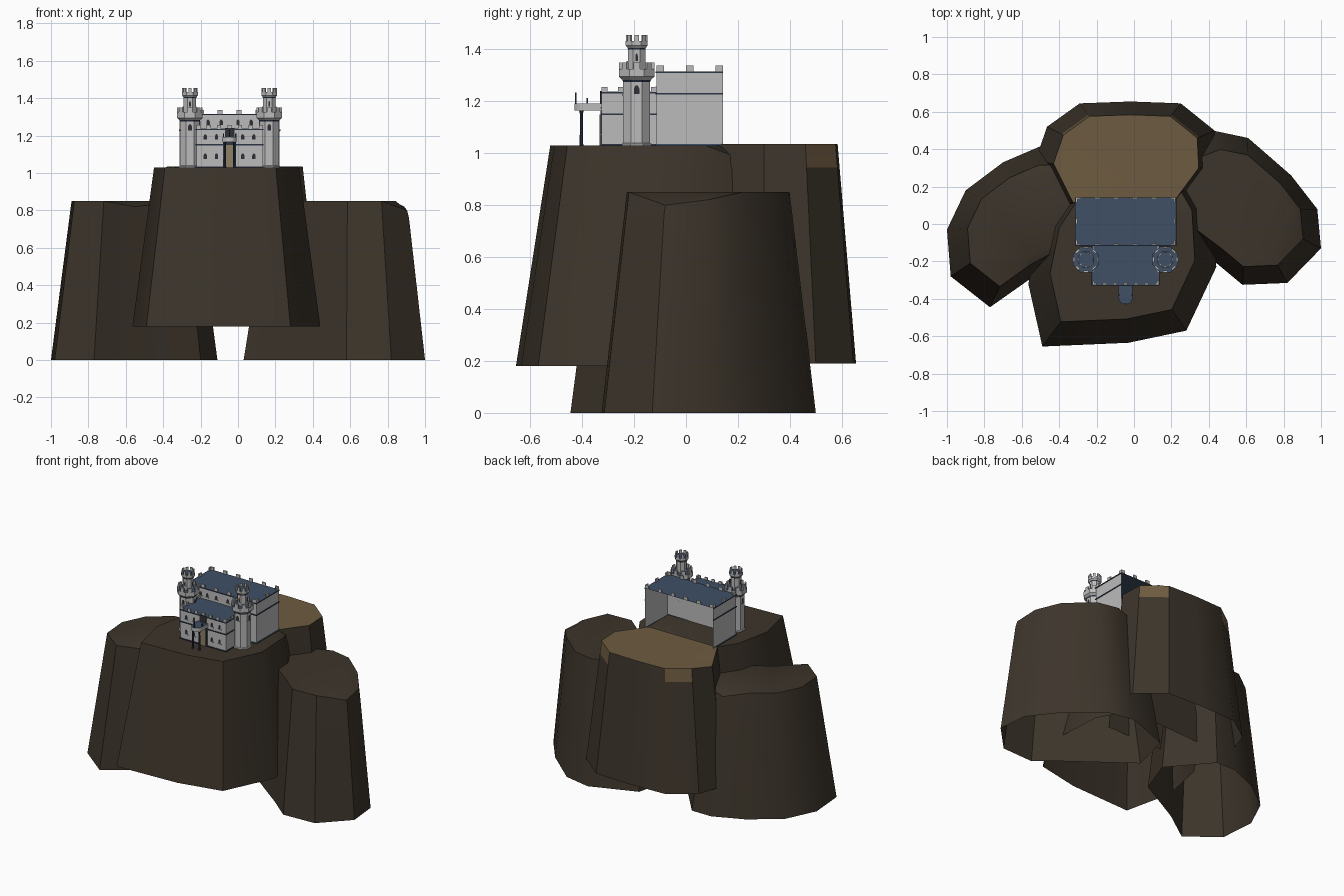
import bpy, bmesh, math
from mathutils import Vector

if "Cube" in bpy.data.objects:
    bpy.data.objects.remove(bpy.data.objects["Cube"])

# Colours
MATS = []
def material(name, rgb):
    m = bpy.data.materials.new(name)
    m.diffuse_color = (*rgb, 1)
    m.use_nodes = True
    m.node_tree.nodes["Principled BSDF"].inputs["Base Color"].default_value = m.diffuse_color
    MATS.append(m)
    return len(MATS) - 1

ROCK = material("dark_rock", (0.046, 0.035, 0.024))
SAND = material("tan_rock", (0.155, 0.105, 0.052))
WALL = material("grey_wall", (0.5, 0.5, 0.5))
ROOF = material("slate_roof", (0.05, 0.08, 0.13))
TRIM = material("dark_trim", (0.025, 0.035, 0.06))
GLASS = material("window_dark", (0.03, 0.03, 0.035))
DOOR = material("door_wood", (0.27, 0.22, 0.13))

def finish(bm, name, smooth=False):
    bmesh.ops.recalc_face_normals(bm, faces=bm.faces)
    me = bpy.data.meshes.new(name)
    bm.to_mesh(me)
    bm.free()
    for m in MATS:
        me.materials.append(m)
    ob = bpy.data.objects.new(name, me)
    bpy.context.collection.objects.link(ob)
    if smooth:
        bpy.context.view_layer.objects.active = ob
        ob.select_set(True)
        bpy.ops.object.shade_smooth_by_angle(angle=math.radians(35))
        ob.select_set(False)
    return ob

# Rocks: open-bottomed tapered outlines with a capped, slightly chipped top
def rock(name, outline, centre, s, z0, z1, dips, top_mat=ROCK, patches=()):
    bm = bmesh.new()
    c = Vector(centre)
    n = len(outline)
    def ring(k, z, chipped=False):
        out = []
        for i, p in enumerate(outline):
            q = c + (Vector(p) - c) * k
            out.append(bm.verts.new((q.x, q.y, z - (dips.get(i, 0) if chipped else 0))))
        return out
    band = 0.09
    kb = s + (1 - s) * band / (z1 - z0)
    rings = [ring(1, z0), ring(kb, z1 - band), ring(s, z1, True), ring(s * 0.8, z1)]
    for lvl in range(3):
        a, b = rings[lvl], rings[lvl + 1]
        for i in range(n):
            j = (i + 1) % n
            f = bm.faces.new((a[i], a[j], b[j], b[i]))
            if lvl == 2 or (lvl == 1 and i in patches):
                f.material_index = top_mat
    f = bm.faces.new(rings[3])
    f.material_index = top_mat
    finish(bm, name, True)

rock("front_rock", [(-.49, -.655), (-.03, -.635), (.28, -.57), (.44, -.23), (.42, .12),
                    (.3, .33), (-.3, .3), (-.5, 0), (-.565, -.32)],
     (-.06, -.08), .77, .18, 1.03, {5: .06})
rock("back_rock", [(-.4, .07), (.27, .07), (.44, .3), (.43, .5), (.25, .645), (-.02, .655),
                   (-.29, .645), (-.465, .52), (-.53, .33)],
     (-.03, .3), .8, .19, 1.035, {8: .03}, SAND, (3, 6))
rock("left_rock", [(-1, -.03), (-.98, -.28), (-.77, -.445), (-.55, -.29), (-.2, -.1),
                   (-.11, .15), (-.34, .42), (-.49, .42), (-.7, .33), (-.9, .18)],
     (-.56, 0), .75, 0, .85, {7: .04, 3: .03})
rock("right_rock", [(1, -.13), (.98, .08), (.84, .26), (.61, .46), (.42, .5), (.1, .38),
                    (.03, .1), (.43, -.2), (.58, -.325), (.82, -.315)],
     (.6, .08), .76, 0, .85, {0: .05, 1: .03})

# Building helpers
def box(bm, x0, x1, y0, y1, z0, z1, mat=WALL, skip=""):
    v = [bm.verts.new((x, y, z)) for z in (z0, z1) for y in (y0, y1) for x in (x0, x1)]
    sides = {"d": (0, 1, 3, 2), "u": (4, 5, 7, 6), "f": (0, 1, 5, 4),
             "b": (2, 3, 7, 6), "l": (0, 2, 6, 4), "r": (1, 3, 7, 5)}
    for key, idx in sides.items():
        if key not in skip:
            bm.faces.new([v[i] for i in idx]).material_index = ROOF if key == "u" and mat == WALL and skip else mat

def lathe(bm, cx, cy, prof, n=8):
    """prof: (radius, z, material of the band above)"""
    prev = None
    for r, z, m in prof:
        cur = [bm.verts.new((cx + r * math.cos((i + .5) * math.tau / n),
                             cy + r * math.sin((i + .5) * math.tau / n), z)) for i in range(n)]
        if prev:
            for i in range(n):
                j = (i + 1) % n
                bm.faces.new((prev[i], prev[j], cur[j], cur[i])).material_index = pm
        prev, pm = cur, m
    bm.faces.new(prev).material_index = pm

def window(bm, x, y, z, w=.018, h=.03):
    pts = [(-w/2, 0), (w/2, 0), (w/2, h*.65), (w/4, h*.93), (0, h), (-w/4, h*.93), (-w/2, h*.65)]
    bm.faces.new([bm.verts.new((x + a, y - .002, z + b)) for a, b in pts]).material_index = GLASS
    box(bm, x - w*.7, x + w*.7, y - .005, y, z - .006, z)

def merlons(bm, x0, x1, y0, y1, z, nx, ny, w=.028, t=.009, h=.022, back=True):
    for i in range(nx):
        x = x0 + (x1 - x0 - w) * i / (nx - 1)
        box(bm, x, x + w, y0, y0 + t, z, z + h)
        if back:
            box(bm, x, x + w, y1 - t, y1, z, z + h)
    for i in range(ny):
        y = y0 + (y1 - y0 - w) * i / (ny - 1)
        box(bm, x0, x0 + t, y, y + w, z, z + h)
        box(bm, x1 - t, x1, y, y + w, z, z + h)

def course(bm, x0, x1, y0, y1, z, t=.007, mat=TRIM):
    e = .004
    box(bm, x0 - e, x1 + e, y0 - e, y0, z, z + t, mat)
    for x in (x0 - e, x1):
        box(bm, x, x + e, y0, y1, z, z + t, mat)

CX, BASE = -.045, 1.028

# Main keep, open at the back and underneath
bm = bmesh.new()
kx0, kx1, ky0, ky1 = CX - .267, CX + .267, -.113, .142
box(bm, kx0, kx1, ky0, ky1, BASE, 1.315, WALL, "bd")
merlons(bm, kx0, kx1, ky0, ky1, 1.315, 6, 3)
course(bm, kx0, kx1, ky0, ky1, 1.226)
course(bm, kx0, kx1, ky0, ky1, 1.309, .006)
course(bm, kx0, kx1, ky0, ky1, BASE, .008, ROOF)
for s in (-1, 1):
    for d in (.045, .115, .165):
        window(bm, CX + s * d, ky0, 1.258, .018, .028)
finish(bm, "main_keep")

# Lower front block
bm = bmesh.new()
fx0, fx1, fy0 = CX - .178, CX + .178, -.325
box(bm, fx0, fx1, fy0, ky0, BASE, 1.237, WALL, "bd")
merlons(bm, fx0, fx1, fy0, ky0, 1.237, 7, 4, .022, .009, .019, False)
course(bm, fx0, fx1, fy0, ky0, 1.147)
course(bm, fx0, fx1, fy0, ky0, 1.23, .006)
course(bm, fx0, fx1, fy0, ky0, BASE, .008)
for s in (-1, 1):
    for d in (.07, .13):
        for z in (1.075, 1.178):
            window(bm, CX + s * d, fy0, z)
finish(bm, "front_block")

# Octagonal corner towers with a turret on top
def tower(name, cx, cy=-.19):
    bm = bmesh.new()
    lathe(bm, cx, cy, [(.062, BASE, WALL), (.062, 1.036, WALL), (.056, 1.04, WALL),
                       (.056, 1.275, TRIM), (.06, 1.283, WALL), (.074, 1.295, WALL),
                       (.074, 1.325, ROOF), (.036, 1.325, WALL), (.036, 1.4, TRIM),
                       (.038, 1.406, WALL), (.046, 1.415, WALL), (.046, 1.432, ROOF)])
    # Merlons round both crowns
    for r, z, h, w, t in ((.064, 1.325, .025, .026, .012), (.039, 1.432, .023, .017, .009)):
        for i in range(8):
            a = i * math.tau / 8
            before = set(bm.verts)
            box(bm, r - t/2, r + t/2 - .002, -w/2, w/2, z, z + h)
            for v in set(bm.verts) - before:
                x, y = v.co.x, v.co.y
                v.co.x = cx + x * math.cos(a) - y * math.sin(a)
                v.co.y = cy + x * math.sin(a) + y * math.cos(a)
    # Arched windows on the front and outer faces
    for a in (0, math.pi / 2, -math.pi / 2):
        before = set(bm.verts)
        window(bm, 0, -.052, 1.228, .02, .034)
        window(bm, 0, -.034, 1.355, .01, .03)
        for v in set(bm.verts) - before:
            x, y = v.co.x, v.co.y
            v.co.x = cx + x * math.cos(a) - y * math.sin(a)
            v.co.y = cy + x * math.sin(a) + y * math.cos(a)
    finish(bm, name)

tower("left_tower", CX - .212)
tower("right_tower", CX + .212)

# Porch: rounded balcony on posts, with doors above and below
bm = bmesh.new()
arc = [(CX + .038 * math.cos(a), -.392 - .038 * math.sin(a)) for a in
       [math.pi * i / 8 for i in range(9)]]
plan = [(CX + .038, fy0)] + arc + [(CX - .038, fy0)]
lo = [bm.verts.new((x, y, 1.165)) for x, y in plan]
hi = [bm.verts.new((x, y, 1.192)) for x, y in plan]
for i in range(len(plan) - 1):
    bm.faces.new((lo[i], lo[i + 1], hi[i + 1], hi[i])).material_index = WALL
bm.faces.new(lo).material_index = WALL
bm.faces.new(hi).material_index = ROOF
finish(bm, "balcony")

bm = bmesh.new()
for s in (-1, 1):
    x = CX + s * .025
    lathe(bm, x, -.403, [(.009, BASE, TRIM), (.007, 1.04, TRIM), (.006, 1.15, TRIM), (.01, 1.165, TRIM)])
for x, y, h in ((CX, -.425, .042), (CX - .033, -.38, .02), (CX + .033, -.38, .02)):
    box(bm, x - .003, x + .003, y - .003, y + .003, 1.192, 1.192 + h, TRIM)
finish(bm, "porch_posts")

bm = bmesh.new()
box(bm, CX - .034, CX + .034, fy0 - .004, fy0, BASE, 1.165, TRIM)
box(bm, CX - .025, CX + .025, fy0 - .008, fy0, BASE, 1.15, DOOR)
box(bm, CX - .025, CX + .025, fy0 - .006, fy0, 1.192, 1.24, GLASS)
finish(bm, "doors")
